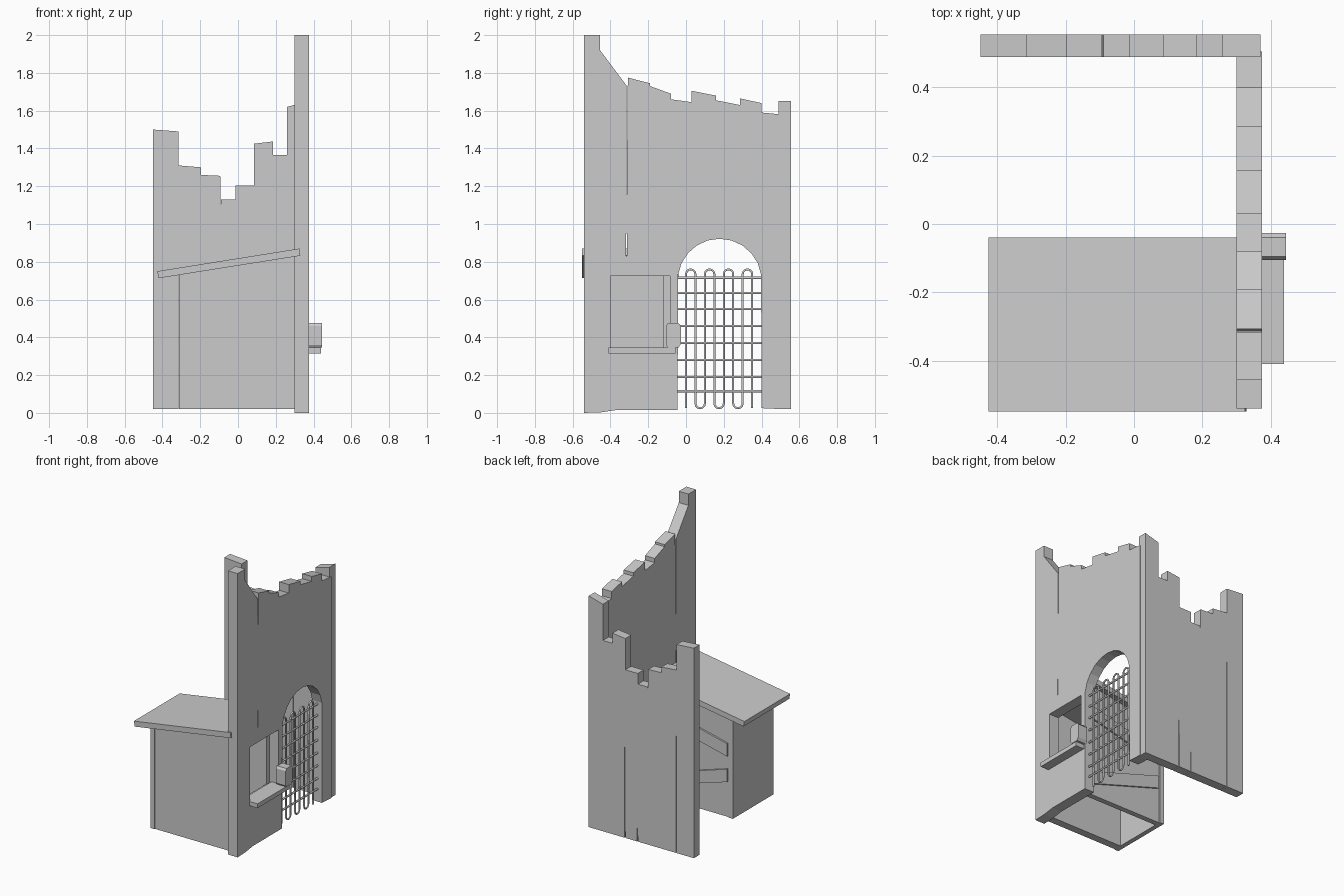
import bpy, bmesh, math
from mathutils import Vector

if "Cube" in bpy.data.objects:
    bpy.data.objects.remove(bpy.data.objects["Cube"])


def prism(name, pts, axis, a, b):
    """Extrude a 2D profile along x (pts = y,z) or along y (pts = x,z)."""
    bm = bmesh.new()
    place = (lambda p: (a, p[0], p[1])) if axis == 'x' else (lambda p: (p[0], a, p[1]))
    face = bm.faces.new([bm.verts.new(place(p)) for p in pts])
    ext = bmesh.ops.extrude_face_region(bm, geom=[face])
    move = Vector((b - a, 0, 0)) if axis == 'x' else Vector((0, b - a, 0))
    bmesh.ops.translate(bm, vec=move,
                        verts=[v for v in ext['geom'] if isinstance(v, bmesh.types.BMVert)])
    bmesh.ops.recalc_face_normals(bm, faces=bm.faces)
    me = bpy.data.meshes.new(name)
    bm.to_mesh(me)
    bm.free()
    ob = bpy.data.objects.new(name, me)
    bpy.context.collection.objects.link(ob)
    return ob


def box(name, x0, x1, y0, y1, z0, z1):
    return prism(name, [(y0, z0), (y1, z0), (y1, z1), (y0, z1)], 'x', x0, x1)


def cut(ob, cutter):
    m = ob.modifiers.new("cut", 'BOOLEAN')
    m.operation = 'DIFFERENCE'
    m.solver = 'EXACT'
    m.object = cutter
    cutter.hide_render = True
    bpy.context.view_layer.objects.active = ob
    bpy.ops.object.modifier_apply(modifier=m.name)
    bpy.data.objects.remove(cutter)


def slit(x, top, z=0.02):
    """Tapered crack between planks, open at the bottom edge."""
    return [(x + 0.003, z), (x, top), (x - 0.003, z)]


def rods(name, paths, r):
    cu = bpy.data.curves.new(name, 'CURVE')
    cu.dimensions = '3D'
    cu.bevel_depth = r
    cu.bevel_resolution = 1
    cu.use_fill_caps = True
    for path in paths:
        s = cu.splines.new('POLY')
        s.points.add(len(path) - 1)
        for p, co in zip(s.points, path):
            p.co = (*co, 1)
    ob = bpy.data.objects.new(name, cu)
    bpy.context.collection.objects.link(ob)


# Side wall with broken top edge, crack and arched doorway
arch = [(0.178 + 0.222 * math.cos(t), 0.70 + 0.222 * math.sin(t))
        for t in [math.pi * (i + 0.5) / 11 for i in range(11)]]
side = [(-0.54, 0), (-0.54, 2), (-0.455, 2), (-0.455, 1.92), (-0.316, 1.735),
        (-0.314, 1.12), (-0.308, 1.775), (-0.19, 1.745), (-0.19, 1.73), (-0.08, 1.69),
        (-0.08, 1.66), (0.03, 1.645), (0.03, 1.705), (0.158, 1.68), (0.158, 1.655),
        (0.285, 1.63), (0.285, 1.665), (0.40, 1.64), (0.40, 1.59), (0.505, 1.58),
        (0.505, 0.02), (0.40, 0.025)] + arch + [(-0.045, 0.015), (-0.37, 0.015), (-0.45, 0.003)]
side_wall = prism("side_wall", side, 'x', 0.30, 0.375)

# Window opening and short crack in the side wall
cut(side_wall, box("window_cutter", 0.2, 0.5, -0.40, -0.085, 0.335, 0.725))
cut(side_wall, box("crack_cutter", 0.2, 0.5, -0.317, -0.313, 0.83, 0.95))

# Back wall with broken top edge and plank cracks at the bottom
back = [(-0.45, 0.02), (-0.45, 1.5), (-0.315, 1.49), (-0.315, 1.31), (-0.197, 1.30),
        (-0.197, 1.26), (-0.094, 1.255), (-0.092, 1.095), (-0.09, 1.13), (-0.013, 1.13),
        (-0.013, 1.205), (0.085, 1.205), (0.085, 1.425), (0.185, 1.437), (0.185, 1.365),
        (0.26, 1.365), (0.26, 1.62), (0.37, 1.65), (0.37, 0.02)]
back += slit(0.088, 1.0) + slit(-0.01, 0.22) + slit(-0.313, 0.98)
prism("back_wall", back, 'y', 0.49, 0.555)

# Lean-to shed walls, tops following the roof slope


def roof_z(x):
    return 0.73 + (x + 0.42) * 0.16


def shed_wall(name, x0, x1, y0, y1):
    prism(name, [(x0, 0.02), (x1, 0.02), (x1, roof_z(x1)), (x0, roof_z(x0))], 'y', y0, y1)


shed_wall("shed_front_wall", -0.28, 0.305, -0.525, -0.47)
shed_wall("shed_left_wall", -0.313, -0.28, -0.53, -0.075)
shed_wall("shed_rear_wall", -0.28, 0.305, -0.12, -0.082)

# Sloping roof
prism("shed_roof", [(-0.42, 0.713), (0.33, 0.832), (0.325, 0.87), (-0.427, 0.75)],
      'y', -0.55, -0.04)

# Slanted planks nailed on the shed rear
for name, z0, z1 in [("lower_plank", 0.27, 0.10), ("upper_plank", 0.45, 0.58)]:
    prism(name, [(-0.27, z0), (0.28, z1), (0.28, z1 + 0.09), (-0.27, z0 + 0.09)],
          'y', -0.09, -0.07)

# Window sill and lock block
box("window_sill", 0.32, 0.44, -0.41, -0.055, 0.315, 0.345)
prism("lock_block", [(-0.095, 0.345), (-0.04, 0.345), (-0.027, 0.365), (-0.027, 0.46),
                     (-0.04, 0.475), (-0.095, 0.475), (-0.105, 0.46), (-0.105, 0.36)],
      'x', 0.37, 0.445)

# Gate: horizontal rods and one rod bent back and forth
gx = 0.34
rods("gate_cross_bars", [[(gx, -0.048, z), (gx, 0.402, z)] for z in
                         (0.115, 0.19, 0.28, 0.37, 0.46, 0.55, 0.635, 0.715)], 0.007)
path = [(gx, 0.0, 0.025)]
for i in range(7):
    top = i % 2 == 0
    zc, sign = (0.735, 1) if top else (0.05, -1)
    yc = 0.05 * i + 0.025
    for k in range(7):
        t = math.pi * k / 6
        path.append((gx, yc - 0.025 * math.cos(t), zc + sign * 0.025 * math.sin(t)))
path.append((gx, 0.35, 0.025))
rods("gate_bent_bar", [path], 0.006)
